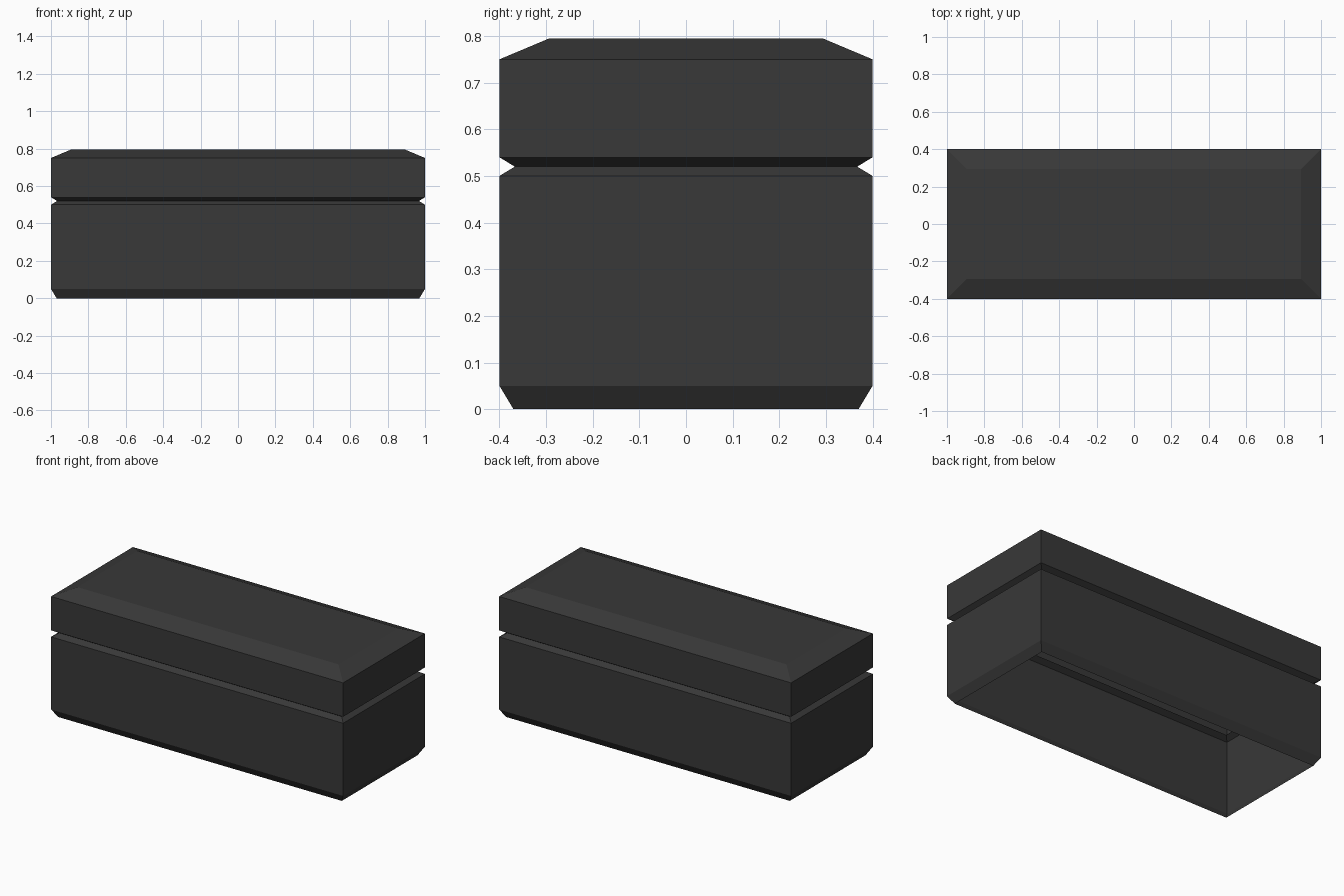
import bpy
import bmesh

cube = bpy.data.objects.get("Cube")
if cube:
    bpy.data.objects.remove(cube, do_unlink=True)

# Single dark finish
charcoal = bpy.data.materials.new("charcoal")
charcoal.use_nodes = True
COLOR = (0.04, 0.04, 0.04, 1)
charcoal.diffuse_color = COLOR
charcoal.node_tree.nodes["Principled BSDF"].inputs["Base Color"].default_value = COLOR

HALF_X, HALF_Y = 1.0, 0.4


def shell(name, profile, cap_top=False):
    """Thin rectangular shell through (inset, height) rings, bottom to top."""
    bm = bmesh.new()
    rings = []
    for inset, z in profile:
        x, y = HALF_X - inset, HALF_Y - inset
        rings.append([bm.verts.new((sx * x, sy * y, z))
                      for sx, sy in ((-1, -1), (1, -1), (1, 1), (-1, 1))])
    for low, high in zip(rings, rings[1:]):
        for i in range(4):
            j = (i + 1) % 4
            bm.faces.new((low[i], low[j], high[j], high[i]))
    if cap_top:
        bm.faces.new(rings[-1])
    mesh = bpy.data.meshes.new(name)
    bm.to_mesh(mesh)
    bm.free()
    mesh.materials.append(charcoal)
    obj = bpy.data.objects.new(name, mesh)
    bpy.context.collection.objects.link(obj)
    return obj


# Lower box, open underneath, with chamfered foot and shoulder
shell("box_body", [(0.03, 0), (0, 0.05), (0, 0.5), (0.033, 0.52)])

# Upper lid, with chamfered seam and sloped top border
shell("box_lid", [(0.033, 0.52), (0, 0.54), (0, 0.75), (0.107, 0.795)], cap_top=True)
